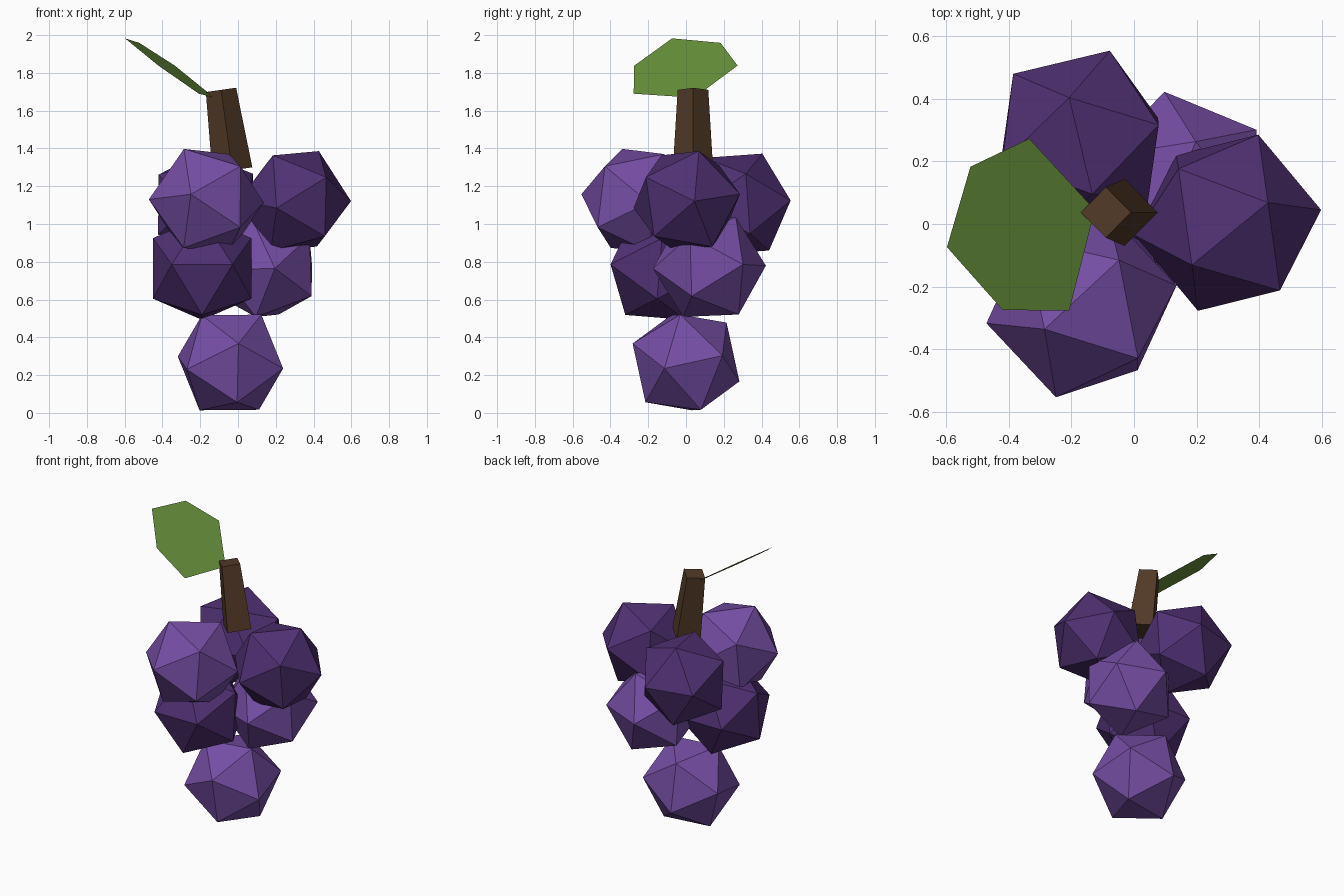
import bpy, bmesh
from mathutils import Vector, Matrix

cube = bpy.data.objects.get("Cube")
if cube:
    bpy.data.objects.remove(cube, do_unlink=True)


def material(name, rgb):
    m = bpy.data.materials.new(name)
    m.use_nodes = True
    m.diffuse_color = (*rgb, 1)
    m.node_tree.nodes["Principled BSDF"].inputs["Base Color"].default_value = (*rgb, 1)
    return m


light_purple = material("light_purple", (0.18, 0.075, 0.37))
dark_purple = material("dark_purple", (0.08, 0.03, 0.17))
stem_brown = material("stem_brown", (0.085, 0.042, 0.02))
leaf_green = material("leaf_green", (0.14, 0.29, 0.045))


def finish(bm, name, mat):
    mesh = bpy.data.meshes.new(name)
    bm.to_mesh(mesh)
    bm.free()
    mesh.materials.append(mat)
    obj = bpy.data.objects.new(name, mesh)
    bpy.context.collection.objects.link(obj)
    return obj


def frame(a, b):
    """Orthonormal frame from two neighbouring corner directions."""
    a, b = a.normalized(), b.normalized()
    x, y = (a + b).normalized(), (a - b).normalized()
    return Matrix((x, y, x.cross(y))).transposed()


def grape(name, mat, radius, centre, corner_a, corner_b):
    """Twenty-sided berry turned so two neighbouring corners point as given."""
    bm = bmesh.new()
    bmesh.ops.create_icosphere(bm, subdivisions=1, radius=radius)
    edge = next(iter(bm.edges))
    here = frame(edge.verts[0].co, edge.verts[1].co)
    turn = frame(Vector(corner_a), Vector(corner_b)) @ here.transposed()
    bm.transform(Matrix.Translation(centre) @ turn.to_4x4())
    return finish(bm, name, mat)


# Berries: one at the bottom, two in the middle, three on top
grape("bottom_grape", light_purple, 0.303, (-0.04, 0, 0.267),
      (0.04, -0.285, 0.102), (0.28, -0.112, -0.033))
grape("middle_left_grape", light_purple, 0.303, (0.146, 0.124, 0.772),
      (-0.045, 0.29, 0.007), (0.244, 0.18, 0.014))
grape("middle_right_grape", dark_purple, 0.306, (-0.19, -0.14, 0.765),
      (0.26, 0.013, 0.16), (0.26, -0.013, -0.16))
grape("top_front_grape", light_purple, 0.31, (-0.168, -0.257, 1.122),
      (-0.119, -0.079, 0.278), (-0.082, -0.3, 0.035))
grape("top_left_grape", dark_purple, 0.3, (0.301, 0.004, 1.122),
      (0.12, 0.062, 0.256), (0.293, 0.04, -0.004))
grape("top_back_grape", dark_purple, 0.302, (-0.172, 0.268, 1.105),
      (0.096, 0.287, 0.016), (-0.035, 0.126, 0.255))

# Stem: tapered four-sided post leaning to the right
bottom, top = Vector((-0.03, 0.037, 1.285)), Vector((-0.09, 0.037, 1.71))
axis = top - bottom
bm = bmesh.new()
bmesh.ops.create_cone(bm, cap_ends=True, segments=4, radius1=0.107,
                      radius2=0.081, depth=axis.length)
lean = Vector((0, 0, 1)).rotation_difference(axis).to_matrix().to_4x4()
bm.transform(Matrix.Translation((bottom + top) / 2) @ lean)
finish(bm, "stem", stem_brown)

# Leaf: one flat six-cornered blade rising from the stem
outline = [(-0.125, 0.045), (-0.335, 0.273), (-0.523, 0.183),
           (-0.598, -0.074), (-0.42, -0.275), (-0.207, -0.277)]
bm = bmesh.new()
corners = []
for x, y in outline:
    height = 1.577 - 0.692 * x + 0.11 * y
    corners.append(bm.verts.new((x, y, min(height, 2))))
bm.faces.new(corners)
bm.normal_update()
finish(bm, "leaf", leaf_green)
